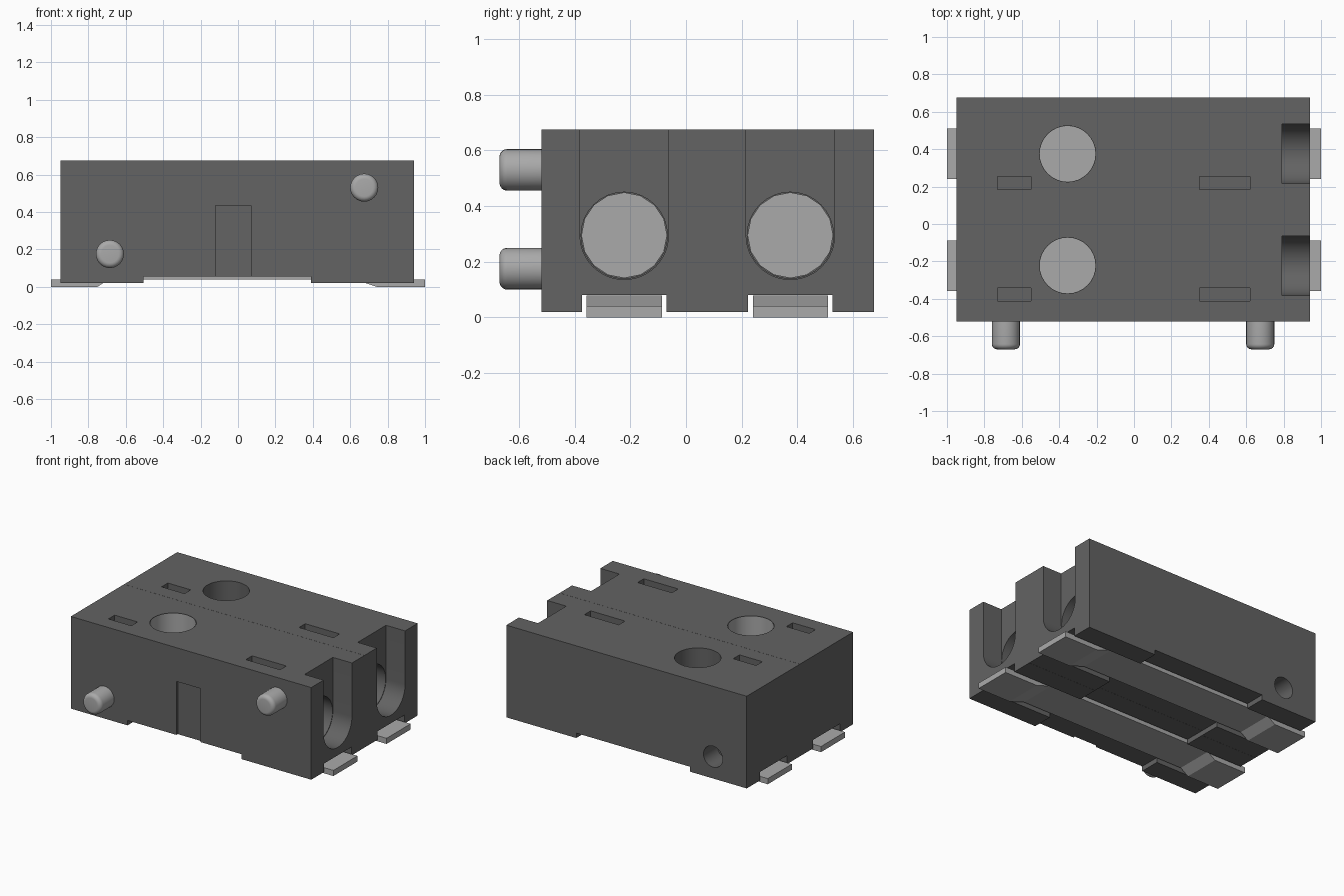
import bpy, bmesh, math
from mathutils import Matrix, Vector

cube = bpy.data.objects.get("Cube")
if cube:
    bpy.data.objects.remove(cube, do_unlink=True)


def material(name, grey):
    m = bpy.data.materials.new(name)
    m.use_nodes = True
    m.diffuse_color = (grey, grey, grey, 1)
    m.node_tree.nodes["Principled BSDF"].inputs["Base Color"].default_value = (grey, grey, grey, 1)
    return m


DARK = material("dark grey plastic", 0.125)
LIGHT = material("light grey metal", 0.40)

# Directions that map local z to a world axis
ALONG = {
    "X": Matrix(((0, 0, 1), (1, 0, 0), (0, 1, 0))).to_4x4(),
    "Y": Matrix(((1, 0, 0), (0, 0, 1), (0, 1, 0))).to_4x4(),
    "Z": Matrix.Identity(4),
}


def finish(bm, name, mat, axis="Z"):
    bm.transform(ALONG[axis])
    bmesh.ops.recalc_face_normals(bm, faces=bm.faces)
    mesh = bpy.data.meshes.new(name)
    bm.to_mesh(mesh)
    bm.free()
    mesh.materials.append(mat)
    ob = bpy.data.objects.new(name, mesh)
    bpy.context.collection.objects.link(ob)
    return ob


def prism(name, points, axis, lo, hi, mat=DARK):
    """Extrude a flat outline along an axis."""
    bm = bmesh.new()
    face = bm.faces.new([bm.verts.new((a, b, lo)) for a, b in points])
    ext = bmesh.ops.extrude_face_region(bm, geom=[face])
    bmesh.ops.translate(bm, vec=(0, 0, hi - lo),
                        verts=[v for v in ext["geom"] if isinstance(v, bmesh.types.BMVert)])
    return finish(bm, name, mat, axis)


def block(name, x, y, z, mat=DARK):
    return prism(name, [(x[0], y[0]), (x[1], y[0]), (x[1], y[1]), (x[0], y[1])], "Z", *z, mat)


def arc(cx, cy, r, start, end, n):
    steps = [math.radians(start + (end - start) * i / n) for i in range(n + 1)]
    return [(cx + r * math.cos(a), cy + r * math.sin(a)) for a in steps]


def rod(name, cx, cy, r, axis, lo, hi, mat=DARK, n=32):
    return prism(name, arc(cx, cy, r, 0, 360, n)[:-1], axis, lo, hi, mat)


def smooth(ob):
    bpy.ops.object.select_all(action="DESELECT")
    ob.select_set(True)
    bpy.context.view_layer.objects.active = ob
    bpy.ops.object.shade_smooth_by_angle(angle=math.radians(35))


def cut(ob, cutters):
    """Subtract every cutter, bake the result and drop the cutters."""
    for c in cutters:
        c.hide_render = True
        mod = ob.modifiers.new("cut", "BOOLEAN")
        mod.operation, mod.solver, mod.object = "DIFFERENCE", "EXACT", c
    bpy.context.view_layer.update()
    baked = bpy.data.meshes.new_from_object(ob.evaluated_get(bpy.context.evaluated_depsgraph_get()))
    ob.modifiers.clear()
    ob.data = baked
    baked.materials.clear()
    baked.materials.append(DARK)
    for p in baked.polygons:
        p.material_index = 0
    for c in cutters:
        bpy.data.objects.remove(c, do_unlink=True)


TOP, SEAM = 0.675, 0.077
SCREW_X, SCREW_R, SCREW_Z = -0.355, 0.15, 0.35
WIRE_Z, WIRE_R, WIRE_END = 0.295, 0.155, 0.3
PEGS = {"left": (0.675, 0.53), "right": (-0.685, 0.175)}

# Side outline with the raised middle of the underside
outline = [(-0.95, 0.02), (-0.505, 0.02), (-0.505, 0.055), (0.39, 0.055),
           (0.39, 0.02), (0.94, 0.02), (0.94, TOP), (-0.95, TOP)]
# Contact strip outline with a stepped-down tab at each end
strip = [(-1, 0), (-0.75, 0), (-0.69, 0.04), (0.62, 0.04), (0.74, 0), (1, 0),
         (1, 0.04), (0.74, 0.04), (0.62, 0.079), (-0.69, 0.079), (-0.75, 0.04), (-1, 0.04)]

for side, lo, hi, yc in (("front", -0.52, SEAM - 0.0005, -0.222),
                         ("back", SEAM + 0.0005, TOP, 0.375)):
    body = prism(side + "_housing", outline, "Y", lo, hi)

    # Wire entry, screw hole, test slots and strip groove
    u_shape = arc(yc, WIRE_Z, 0.159, 180, 360, 24) + [(yc + 0.159, 0.8), (yc - 0.159, 0.8)]
    cutters = [
        prism("wire_channel", u_shape, "X", 0.79, 1.1),
        rod("wire_bore", yc, WIRE_Z, WIRE_R, "X", WIRE_END, 0.85),
        rod("screw_bore", SCREW_X, yc, SCREW_R, "Z", SCREW_Z, 0.8),
        block("strip_groove", (-1.1, 1.1), (yc - 0.152, yc + 0.152), (-0.1, 0.08)),
    ]
    for x in ((-0.73, -0.55), (0.35, 0.62)):
        cutters.append(block("test_slot", x, (yc - 0.19, yc - 0.12), (0.5, 0.8)))
    if side == "front":
        cutters.append(block("front_recess", (-0.12, 0.07), (-0.6, -0.505), (-0.1, 0.435)))
    else:
        for x, z in PEGS.values():
            cutters.append(rod("peg_socket", x, z, 0.075, "Y", 0.52, 0.8))
    cut(body, cutters)
    smooth(body)

    # Metal seen at the bottom of the bores
    rod(side + "_wire_clamp", yc, WIRE_Z, WIRE_R - 0.001, "X", WIRE_END, WIRE_END + 0.008, LIGHT, 16)
    rod(side + "_screw", SCREW_X, yc, SCREW_R - 0.001, "Z", SCREW_Z, SCREW_Z + 0.008, LIGHT)

    # Contact strip with tabs
    prism(side + "_contact_strip", strip, "Y", yc - 0.135, yc + 0.135, LIGHT)

# Metal lining of the front screw bore
bm = bmesh.new()
bmesh.ops.create_cone(bm, cap_ends=False, segments=32, radius1=SCREW_R - 0.003,
                      radius2=SCREW_R - 0.003, depth=TOP - SCREW_Z - 0.004,
                      matrix=Matrix.Translation((SCREW_X, -0.222, (TOP + SCREW_Z) / 2)))
lining = finish(bm, "front_screw_sleeve", LIGHT)
lining.data.flip_normals()
smooth(lining)

# Locating pegs with rounded tips
for side, (x, z) in PEGS.items():
    rim = [(0.075, -0.51)] + [(0.047 + a, -0.642 - b) for a, b in arc(0, 0, 0.028, 0, 90, 6)]
    bm = bmesh.new()
    verts = [bm.verts.new((r, 0, y)) for r, y in rim + [(0, -0.67)]]
    edges = [bm.edges.new(pair) for pair in zip(verts, verts[1:])]
    bmesh.ops.spin(bm, geom=verts + edges, cent=(0, 0, 0), axis=(0, 0, 1),
                   angle=math.tau, steps=24, use_duplicate=False)
    bmesh.ops.remove_doubles(bm, verts=bm.verts, dist=0.0005)
    bmesh.ops.translate(bm, verts=bm.verts, vec=Vector((x, z, 0)))
    smooth(finish(bm, side + "_peg", LIGHT, "Y"))
